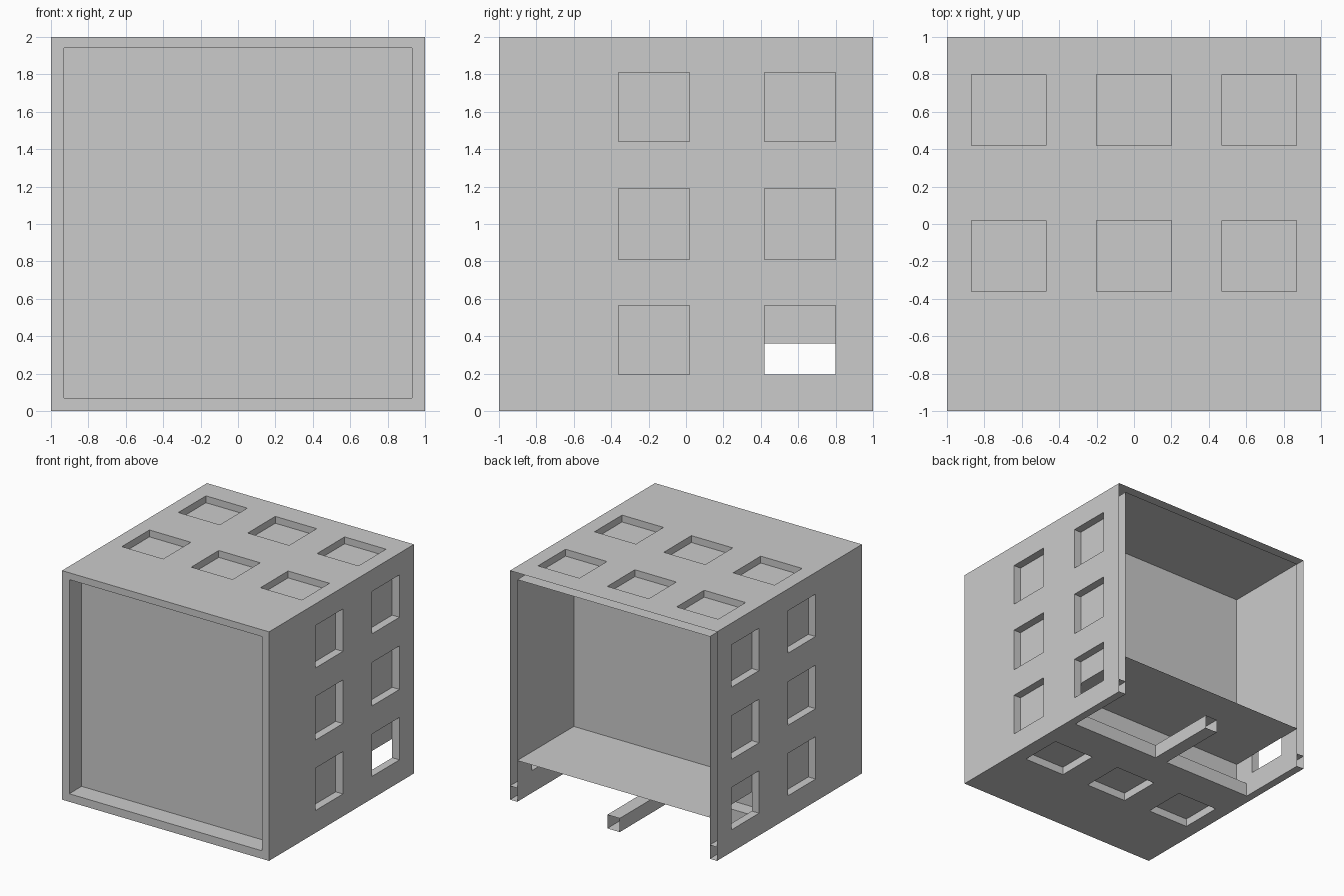
import bpy, bmesh
from mathutils import Vector

if "Cube" in bpy.data.objects:
    bpy.data.objects.remove(bpy.data.objects["Cube"])

IN = 0.93            # half width of the inner lining
TOP, LOW = 1.94, 0.07
FLOOR, BACK = 0.36, 0.22
RAIL, NOTCH = 0.12, 0.35


def point(axis, c, u, v):
    p = [u, v]
    p.insert(axis, c)
    return Vector(p)


def quad(bm, pts, normal):
    f = bm.faces.new([bm.verts.new(p) for p in pts])
    f.normal_update()
    if f.normal.dot(normal) < 0:
        f.normal_flip()


def panel(name, axis, c, us, vs, side=1, holes=(), depth=None):
    """Flat sheet across one axis; holes are (u0, u1, v0, v1), reveals run to depth."""
    bm = bmesh.new()
    normal = point(axis, side, 0, 0)
    ug = sorted({*us, *[h[i] for h in holes for i in (0, 1)]})
    vg = sorted({*vs, *[h[i] for h in holes for i in (2, 3)]})
    for a, b in zip(ug, ug[1:]):
        for d, e in zip(vg, vg[1:]):
            mu, mv = (a + b) / 2, (d + e) / 2
            if any(h[0] < mu < h[1] and h[2] < mv < h[3] for h in holes):
                continue
            quad(bm, [point(axis, c, *p) for p in ((a, d), (b, d), (b, e), (a, e))], normal)
    if depth is not None:
        for a, b, d, e in holes:
            ring = [(a, d), (b, d), (b, e), (a, e)]
            mid = point(axis, c, (a + b) / 2, (d + e) / 2)
            for p, q in zip(ring, ring[1:] + ring[:1]):
                # a notch that reaches the open back has no wall there
                if axis == 2 and p[1] == q[1] == 1:
                    continue
                P, Q = point(axis, c, *p), point(axis, c, *q)
                quad(bm, [P, Q, point(axis, depth, *q), point(axis, depth, *p)],
                     mid - (P + Q) / 2)
    bmesh.ops.remove_doubles(bm, verts=bm.verts, dist=1e-5)
    me = bpy.data.meshes.new(name)
    bm.to_mesh(me)
    bm.free()
    ob = bpy.data.objects.new(name, me)
    bpy.context.collection.objects.link(ob)
    return ob


rows_y = [(-0.36, 0.02), (0.42, 0.80)]
rows_z = [(0.195, 0.565), (0.81, 1.19), (1.44, 1.81)]
cols_x = [(-0.87, -0.47), (-0.2, 0.2), (0.47, 0.87)]
side_windows = [(*y, *z) for y in rows_y for z in rows_z]
top_windows = [(*x, *y) for x in cols_x for y in rows_y]
bottom_windows = [(*x, *rows_y[0]) for x in cols_x]

for s, label in ((1, "right"), (-1, "left")):
    # Outer side with recessed windows, and the lining behind it
    panel(label + "_side", 0, s, (-1, 1), (0, 2), s, side_windows, s * IN)
    panel(label + "_lining", 0, s * IN, (-1, 1), (LOW, TOP), -s,
          [(0.42, 0.80, 0.195, FLOOR)])
    # Cap over the lower edge rail
    lo, hi = sorted((s * IN, s))
    panel(label + "_rail_cap", 2, RAIL, (lo, hi), (NOTCH, 1), 1)

# Top with recessed windows and ceiling
panel("top", 2, 2, (-1, 1), (-1, 1), 1, top_windows, TOP)
panel("ceiling", 2, TOP, (-IN, IN), (-1, 1), -1)

# Front frame and recessed screen
panel("front_frame", 1, -1, (-1, 1), (0, 2), -1, [(-IN, IN, LOW, TOP)])
panel("front_panel", 1, -0.83, (-IN, IN), (LOW, TOP), -1)

# Underside with windows, and two notches open to the back
notches = [(-IN, -0.06, NOTCH, 1), (0.06, IN, NOTCH, 1)]
panel("underside", 2, 0, (-1, 1), (-1, 1), -1, bottom_windows + notches)
for i, w in enumerate(bottom_windows):
    panel(f"underside_window_{i}", 2, 0, w[:2], w[2:], -1, [w], LOW)
for i, n in enumerate(notches):
    panel(f"notch_wall_{i}", 2, 0, n[:2], n[2:], -1, [n], RAIL)
panel("lower_lining", 2, LOW, (-IN, IN), (-1, BACK), 1)

# Ledge and centre rail under the compartment
panel("ledge", 2, RAIL, (-IN, IN), (BACK, NOTCH), 1)
panel("centre_rail_top", 2, RAIL, (-0.06, 0.06), (NOTCH, 1), 1)

# Rear compartment
panel("compartment_wall", 1, BACK, (-IN, IN), (LOW, TOP), 1)
panel("compartment_floor", 2, FLOOR, (-IN, IN), (BACK, 1), 1)
